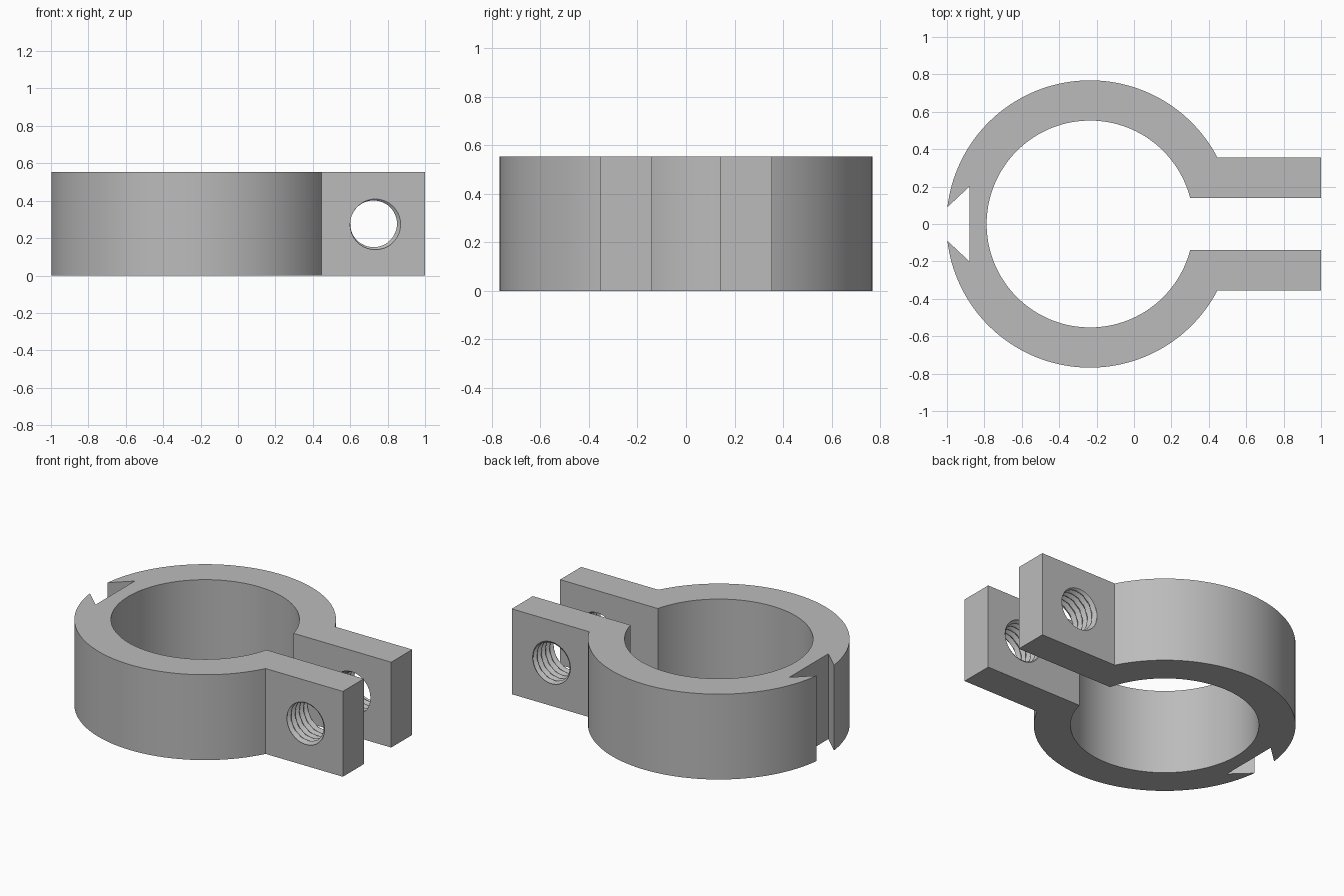
import bpy, bmesh
from math import sin, cos, tau, pi, asin

if "Cube" in bpy.data.objects:
    bpy.data.objects.remove(bpy.data.objects["Cube"])

HEIGHT = 0.553
RING_X = -0.235
OUTER, INNER = 0.768, 0.553
LUG_OUT, LUG_IN = 0.355, 0.14
SLOT_MOUTH, SLOT_FLOOR = 0.09, 0.2
HOLE_X, HOLE_R, GROOVE_R, PITCH = 0.725, 0.125, 0.145, 0.043

steel = bpy.data.materials.new("plain grey")
steel.use_nodes = True
steel.diffuse_color = (0.5, 0.5, 0.5, 1)
steel.node_tree.nodes["Principled BSDF"].inputs["Base Color"].default_value = (0.5, 0.5, 0.5, 1)


def add_object(name, bm):
    bmesh.ops.recalc_face_normals(bm, faces=bm.faces)
    mesh = bpy.data.meshes.new(name)
    bm.to_mesh(mesh)
    bm.free()
    mesh.materials.append(steel)
    obj = bpy.data.objects.new(name, mesh)
    bpy.context.collection.objects.link(obj)
    return obj


def arc(radius, start, end, steps):
    angles = [start + (end - start) * i / steps for i in range(steps + 1)]
    return [(RING_X + radius * cos(a), radius * sin(a)) for a in angles]


# Clamp body: half outline from the slot round to the lug and back, mirrored
half = [(-0.88, SLOT_FLOOR)]
half += arc(OUTER, pi - asin(SLOT_MOUTH / OUTER), asin(LUG_OUT / OUTER), 64)
half += [(1, LUG_OUT), (1, LUG_IN)]
half += arc(INNER, asin(LUG_IN / INNER), pi, 64)
outline = half + [(x, -y) for x, y in reversed(half[:-1])]

bm = bmesh.new()
base = bm.faces.new([bm.verts.new((x, y, 0)) for x, y in outline])
top = bmesh.ops.extrude_face_region(bm, geom=[base])["geom"]
bmesh.ops.translate(bm, vec=(0, 0, HEIGHT),
                    verts=[v for v in top if isinstance(v, bmesh.types.BMVert)])
clamp = add_object("clamp_body", bm)


# Threaded bolt cutter: rings whose radius follows a helical trapezoid wave
def thread_radius(turn):
    wave = abs(2 * (turn % 1) - 1)
    return HOLE_R + (GROOVE_R - HOLE_R) * min(1, max(0, wave * 1.4 - 0.2))


SIDES, STEPS = 48, 12
count = int(0.8 / PITCH * STEPS)
bm = bmesh.new()
rings = []
for j in range(count + 1):
    ring = []
    for i in range(SIDES):
        r = thread_radius(j / STEPS + i / SIDES)
        a = tau * i / SIDES
        ring.append(bm.verts.new((HOLE_X + r * cos(a), -0.4 + j * PITCH / STEPS,
                                  HEIGHT / 2 + r * sin(a))))
    rings.append(ring)
for low, high in zip(rings, rings[1:]):
    for i in range(SIDES):
        k = (i + 1) % SIDES
        bm.faces.new((low[i], low[k], high[i]))
        bm.faces.new((low[k], high[k], high[i]))
bm.faces.new(rings[0])
bm.faces.new(rings[-1])
cutter = add_object("thread_cutter", bm)
cutter.hide_render = True

# Cut the threaded hole through both lugs
cut = clamp.modifiers.new("threaded_hole", 'BOOLEAN')
cut.operation = 'DIFFERENCE'
cut.solver = 'EXACT'
cut.object = cutter
bpy.ops.object.select_all(action='DESELECT')
clamp.select_set(True)
bpy.context.view_layer.objects.active = clamp
bpy.ops.object.modifier_apply(modifier=cut.name)
bpy.data.objects.remove(cutter)
bpy.ops.object.shade_smooth_by_angle(angle=0.45)
